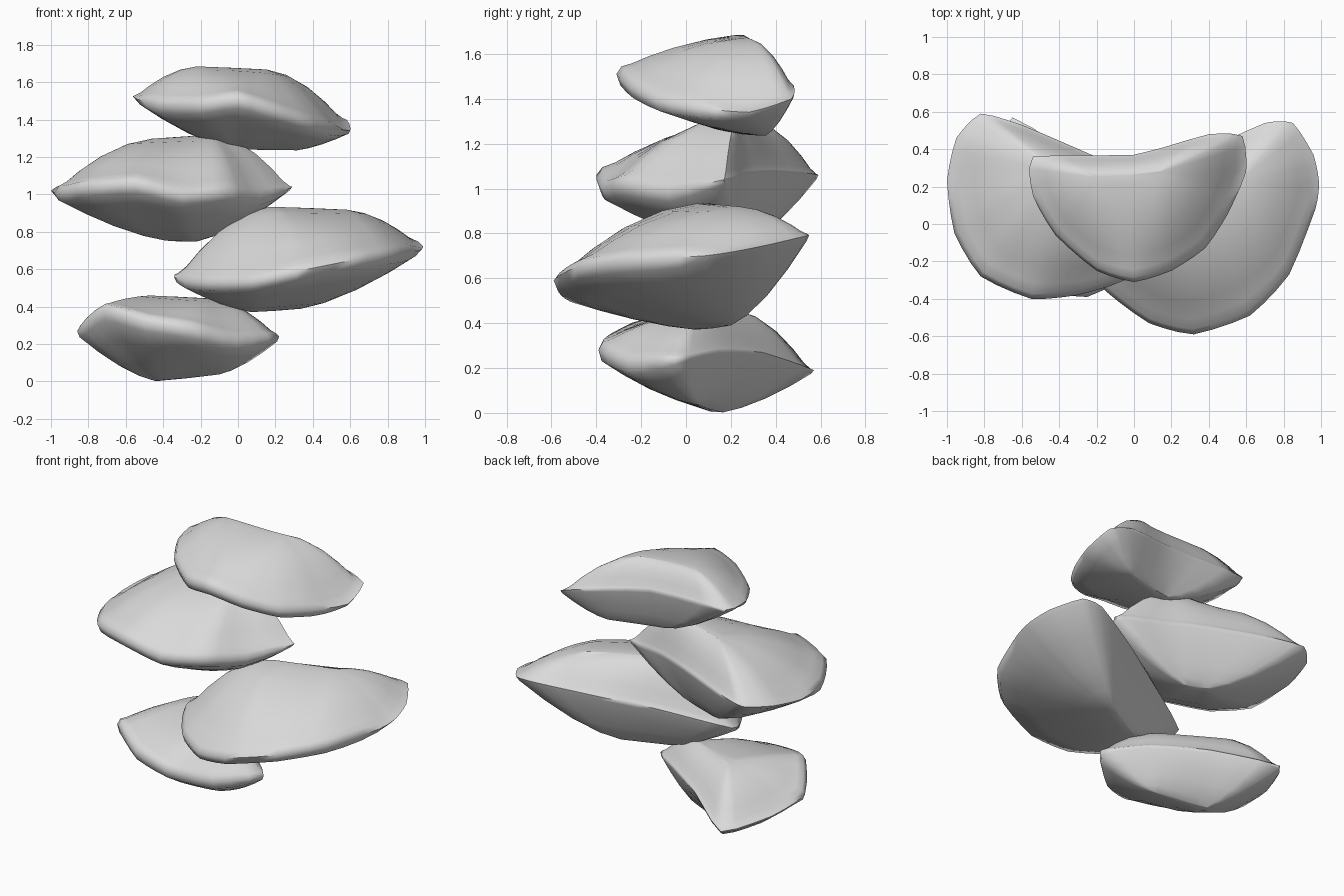
import bpy
import bmesh
from math import radians
from mathutils import Vector

# Remove only the default cube
default_cube = bpy.data.objects.get("Cube")
if default_cube:
    bpy.data.objects.remove(default_cube, do_unlink=True)

# Single grey for every bracket
grey = bpy.data.materials.new("pale_grey")
grey.use_nodes = True
colour = (0.7, 0.7, 0.7, 1)
grey.diffuse_color = colour
grey.node_tree.nodes["Principled BSDF"].inputs["Base Color"].default_value = colour

SAMPLES = 3


def smooth_loop(points):
    """Closed loop through the rim points, halfway between spline and polygon."""
    pts = [Vector(p) for p in points]
    count = len(pts)
    result = []
    for i in range(count):
        a, b, c, d = (pts[(i + k - 1) % count] for k in range(4))
        for step in range(SAMPLES):
            t = step / SAMPLES
            curve = 2 * b + (c - a) * t
            curve += (2 * a - 5 * b + 4 * c - d) * t ** 2
            curve += (3 * b - a - 3 * c + d) * t ** 3
            result.append((curve / 2).lerp(b.lerp(c, t), 0.5))
    return result


def nearest_on_ridge(point, ridge):
    """Closest spot, seen from above, on a short ridge line."""
    start, end = (Vector(p) for p in ridge)
    along = end - start
    flat = along.xy
    t = (point - start).xy.dot(flat) / flat.length_squared
    return start + along * min(max(t, 0), 1)


def shell_ring(rim, ridge, inward, power, lip, flare):
    """Rim pulled towards a ridge; the lip is thick in front and thin behind."""
    rise = max(inward - flare, 0) / (1 - flare)
    ring = []
    for point in rim:
        goal = nearest_on_ridge(point, ridge)
        spot = point.lerp(goal, inward)
        front = min(max((goal.y - point.y) * 4, 0.2), 1)
        base = point.z + lip * front
        spot.z = base + (goal.z - base) * (1 - (1 - rise) ** power)
        ring.append(spot)
    return ring


def make_bracket(name, rim_points, crown, keel):
    """A shelf with a domed top, a rolled lip and a keeled underside."""
    rim = smooth_loop(rim_points)
    rings = [shell_ring(rim, crown, t, 1.9, 0.035, 0.07)
             for t in (0.93, 0.7, 0.45, 0.25, 0.12, 0.04)]
    rings.append(rim)
    rings += [shell_ring(rim, keel, t, 1.5, -0.04, 0)
              for t in (0.03, 0.25, 0.5, 0.75, 0.94)]

    bm = bmesh.new()
    loops = [[bm.verts.new(p) for p in ring] for ring in rings]
    count = len(rim)
    for upper, lower in zip(loops, loops[1:]):
        for i in range(count):
            j = (i + 1) % count
            bm.faces.new((upper[i], upper[j], lower[j], lower[i]))

    # Close the crown and keel with small fans
    for loop, ridge in ((loops[0], crown), (loops[-1], keel)):
        centre = bm.verts.new((Vector(ridge[0]) + Vector(ridge[1])) / 2)
        for i in range(count):
            bm.faces.new((loop[i], loop[(i + 1) % count], centre))
    bmesh.ops.remove_doubles(bm, verts=bm.verts, dist=0.002)
    bmesh.ops.recalc_face_normals(bm, faces=bm.faces)

    mesh = bpy.data.meshes.new(name)
    bm.to_mesh(mesh)
    bm.free()
    mesh.materials.append(grey)
    bracket = bpy.data.objects.new(name, mesh)
    bpy.context.collection.objects.link(bracket)
    bpy.ops.object.select_all(action="DESELECT")
    bracket.select_set(True)
    bpy.context.view_layer.objects.active = bracket
    bpy.ops.object.shade_smooth_by_angle(angle=radians(60))


# Top bracket
make_bracket(
    "top_bracket",
    [(-.54, .36, 1.53), (-.54, .15, 1.51), (-.42, -.06, 1.48), (-.2, -.25, 1.48),
     (0, -.31, 1.51), (.2, -.25, 1.45), (.38, -.13, 1.39), (.5, .05, 1.36),
     (.6, .28, 1.34), (.58, .47, 1.4), (.4, .48, 1.46), (0, .37, 1.52)],
    ((-.2, .25, 1.685), (.12, .27, 1.67)),
    ((0, .27, 1.24), (.3, .35, 1.235)))

# Upper bracket on the left of the front
make_bracket(
    "upper_bracket",
    [(-.82, .59, 1.06), (-.95, .46, 1.05), (-1, .23, 1.02), (-.96, -.05, 1.01),
     (-.82, -.28, 1.04), (-.55, -.4, 1.06), (-.3, -.38, 1), (-.05, -.3, 1.02),
     (.12, -.08, .99), (.29, .17, 1.04), (0, .27, 1.07), (-.25, .38, 1.08),
     (-.6, .53, 1.07)],
    ((-.42, .29, 1.3), (-.15, .23, 1.32)),
    ((-.35, .24, .75), (-.25, .2, .745)))

# Broad lower bracket on the right of the front
make_bracket(
    "broad_bracket",
    [(.85, .54, .79), (.96, .37, .75), (.99, .22, .72), (.97, .08, .7),
     (.83, -.27, .68), (.62, -.49, .65), (.32, -.59, .59), (.08, -.53, .54),
     (-.15, -.36, .53), (-.29, -.16, .54), (-.34, .01, .57), (.05, .22, .67),
     (.35, .38, .73), (.7, .54, .79)],
    ((.2, .09, .935), (.55, .22, .92)),
    ((.09, .07, .37), (.3, .18, .385)))

# Bottom bracket, tipped backwards
make_bracket(
    "bottom_bracket",
    [(-.65, .57, .19), (-.81, .27, .22), (-.86, 0, .27), (-.72, -.21, .38),
     (-.5, -.35, .32), (-.25, -.39, .28), (0, -.26, .22), (.22, -.05, .24),
     (0, .14, .28), (-.3, .34, .27)],
    ((-.45, .2, .46), (-.17, .07, .445)),
    ((-.42, .14, 0), (-.12, .06, .035)))
